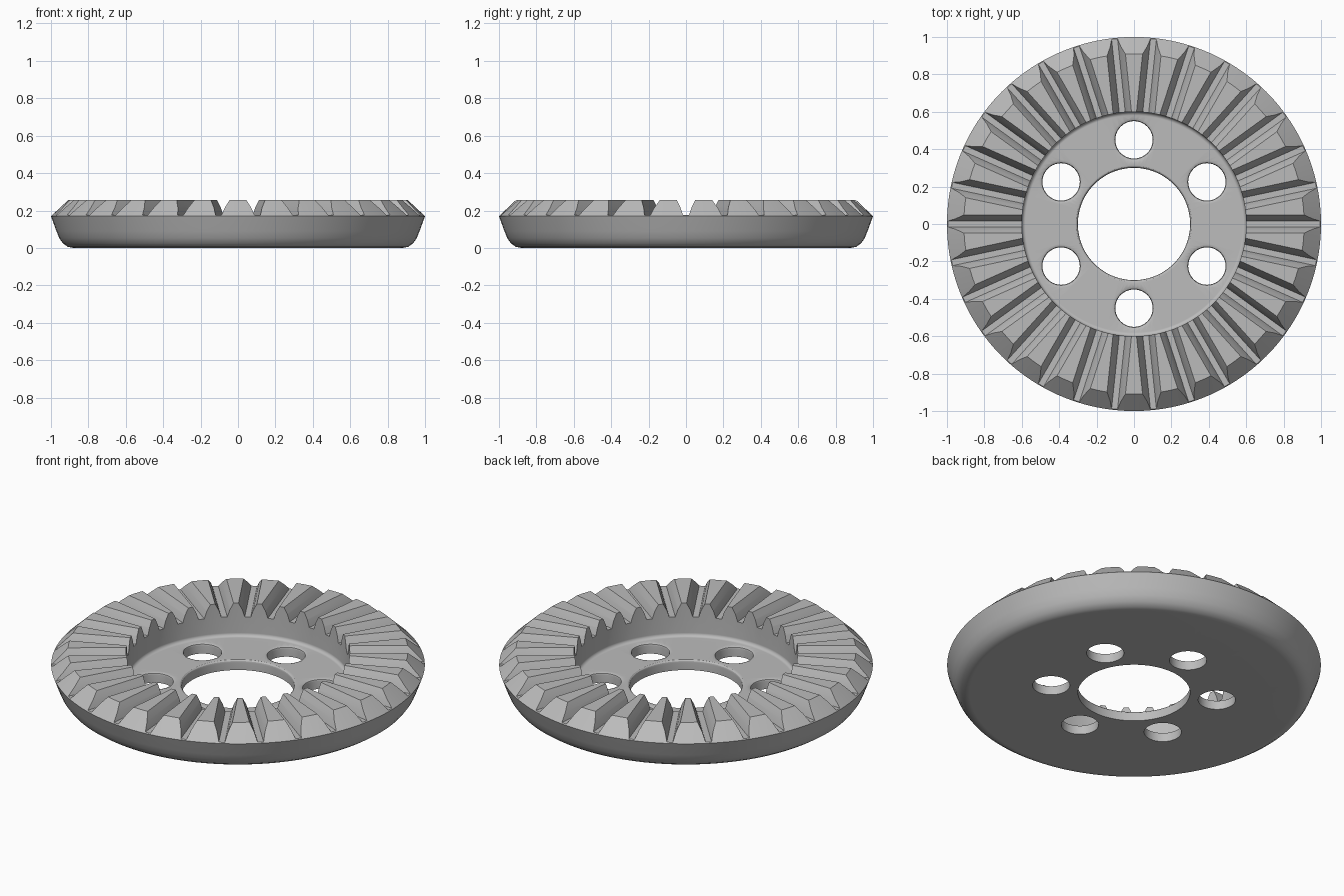
import bpy, bmesh
from math import cos, sin, pi
from mathutils import Matrix

cube = bpy.data.objects.get("Cube")
if cube:
    bpy.data.objects.remove(cube)

TEETH, HOLES = 30, 6

steel = bpy.data.materials.new("plain_grey")
steel.use_nodes = True
steel.diffuse_color = (0.5, 0.5, 0.5, 1)
steel.node_tree.nodes["Principled BSDF"].inputs["Base Color"].default_value = (0.5, 0.5, 0.5, 1)


def lathe(bm, profile, segments, matrix=Matrix()):
    """Revolve a closed (radius, z) profile around the z axis."""
    rings = []
    for i in range(segments):
        a = 2 * pi * i / segments
        rings.append([bm.verts.new(matrix @ Matrix.Rotation(a, 4, 'Z').to_3x3().to_4x4()
                      @ Matrix.Translation((r, 0, z)).to_translation()) for r, z in profile])
    n = len(profile)
    for i in range(segments):
        a, b = rings[i], rings[(i + 1) % segments]
        for j in range(n):
            k = (j + 1) % n
            if profile[j][0] == 0 and profile[k][0] == 0:
                continue
            bm.faces.new((a[j], b[j], b[k], a[k]))


def finish(bm, name):
    bmesh.ops.remove_doubles(bm, verts=bm.verts[:], dist=1e-5)
    bmesh.ops.recalc_face_normals(bm, faces=bm.faces[:])
    mesh = bpy.data.meshes.new(name)
    bm.to_mesh(mesh)
    bm.free()
    obj = bpy.data.objects.new(name, mesh)
    bpy.context.collection.objects.link(obj)
    mesh.materials.append(steel)
    return obj


# Gear blank: domed rim, bevelled tooth band, recessed web with a central bore
bm = bmesh.new()
lathe(bm, [(0.3, 0), (0.88, 0), (0.91, 0.006), (0.936, 0.024), (0.956, 0.053),
           (0.971, 0.09), (1, 0.17), (0.91, 0.255), (0.6, 0.255),
           (0.6, 0.08), (0.597, 0.07), (0.59, 0.063), (0.58, 0.06),
           (0.316, 0.06), (0.308, 0.058), (0.302, 0.052), (0.3, 0.044)], 120)
gear = finish(bm, "ring_gear")

# Tooth gaps: one straight tapered slot repeated around the rim
bm = bmesh.new()
half = [(0.052, 0.26), (0.029, 0.215), (0.016, 0.175)]
section = half + [(-y, z) for y, z in reversed(half)]
for i in range(TEETH):
    turn = Matrix.Rotation(2 * pi * i / TEETH, 4, 'Z')
    ends = [[bm.verts.new((turn @ Matrix.Translation((x, y, z))).to_translation())
             for y, z in section] for x in (0.55, 1.1)]
    for end in ends:
        bm.faces.new(end)
    for j in range(len(section)):
        k = (j + 1) % len(section)
        bm.faces.new((ends[0][j], ends[0][k], ends[1][k], ends[1][j]))
gaps = finish(bm, "gap_cutter")

# Bolt holes with softly flared upper edges
bm = bmesh.new()
for i in range(HOLES):
    a = pi / 2 + 2 * pi * i / HOLES
    lathe(bm, [(0, -0.1), (0.1, -0.1), (0.1, 0.046), (0.103, 0.054), (0.12, 0.0615),
               (0.12, 0.12), (0, 0.12)], 40,
          Matrix.Translation((0.45 * cos(a), 0.45 * sin(a), 0)))
bolt_holes = finish(bm, "hole_cutter")

# Cut the slots and holes, then discard the cutters
bpy.ops.object.select_all(action='DESELECT')
bpy.context.view_layer.objects.active = gear
gear.select_set(True)
for cutter in (gaps, bolt_holes):
    cutter.hide_render = True
    mod = gear.modifiers.new("cut", 'BOOLEAN')
    mod.operation = 'DIFFERENCE'
    mod.solver = 'EXACT'
    mod.object = cutter
    bpy.ops.object.modifier_apply(modifier=mod.name)
    bpy.data.objects.remove(cutter)

# Smooth rim and fillets, crisp tooth edges
bpy.ops.object.shade_smooth_by_angle(angle=pi / 6)
weighted = gear.modifiers.new("weighted_normals", 'WEIGHTED_NORMAL')
weighted.keep_sharp = True
